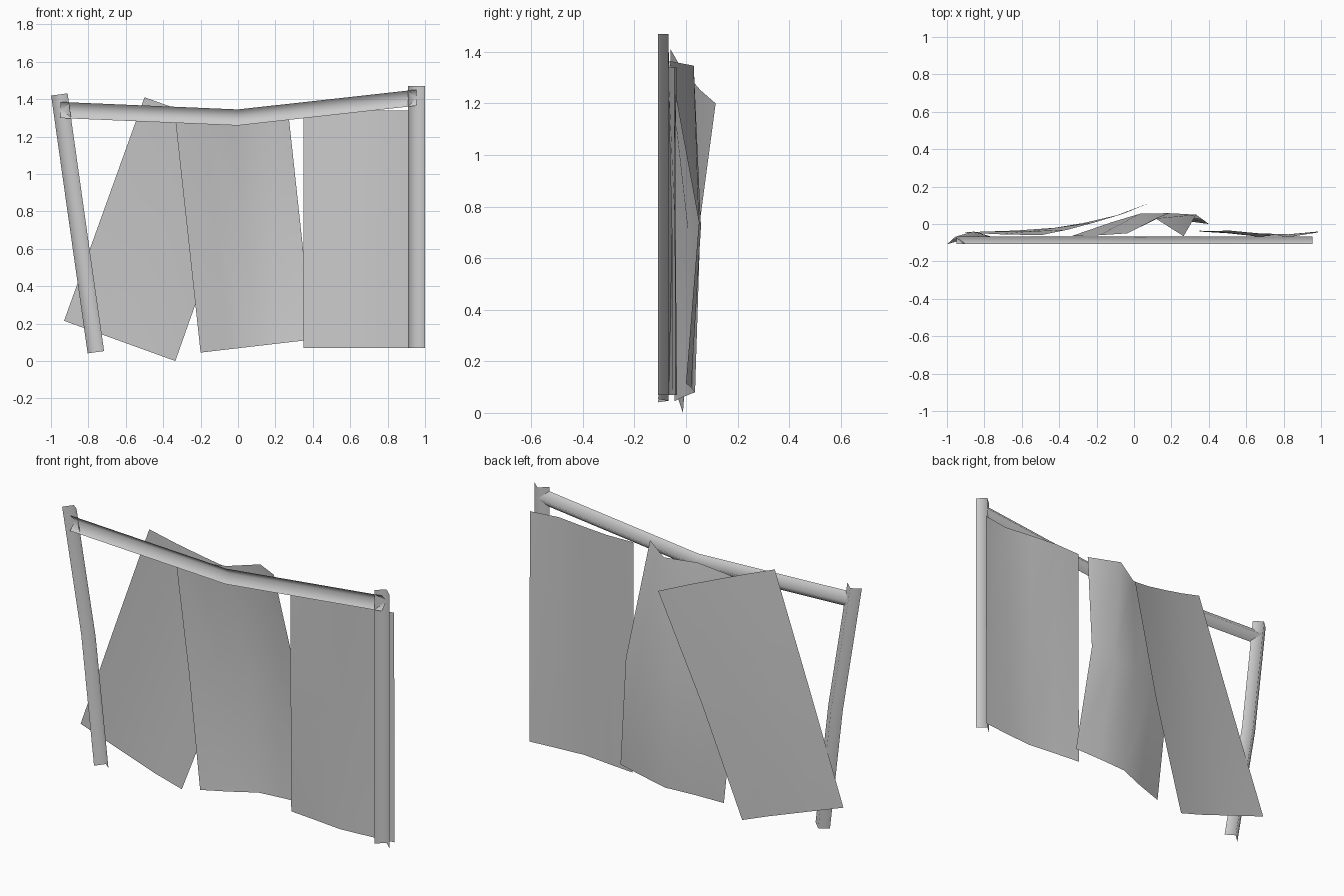
import bpy

if "Cube" in bpy.data.objects:
    bpy.data.objects.remove(bpy.data.objects["Cube"])


def make_object(name, verts, faces):
    mesh = bpy.data.meshes.new(name)
    mesh.from_pydata(verts, [], faces)
    mesh.update()
    for p in mesh.polygons:
        p.use_smooth = True
    obj = bpy.data.objects.new(name, mesh)
    bpy.context.collection.objects.link(obj)
    return obj


def grid_faces(rows, cols):
    return [(r * cols + c, r * cols + c + 1, (r + 1) * cols + c + 1, (r + 1) * cols + c)
            for r in range(rows - 1) for c in range(cols - 1)]


def channel(name, path, side):
    """Open V-shaped bar: path of (x, y, z) stations, side = half width (dx, dz)."""
    dx, dz = side
    verts = []
    for x, y, z in path:
        verts += [(x - dx, y - 0.02, z - dz), (x, y + 0.02, z), (x + dx, y - 0.02, z + dz)]
    return make_object(name, verts, grid_faces(len(path), 3))


def sheet(name, corners, depth):
    """Buckled panel: corners (x, z) as top left, top right, bottom left, bottom right."""
    tl, tr, bl, br = corners
    verts = []
    rows, cols = len(depth), len(depth[0])
    for r in range(rows):
        v = r / (rows - 1)
        for c in range(cols):
            u = c / (cols - 1)
            x, z = ((1 - v) * ((1 - u) * tl[i] + u * tr[i]) +
                    v * ((1 - u) * bl[i] + u * br[i]) for i in (0, 1))
            verts.append((x, depth[r][c], z))
    return make_object(name, verts, grid_faces(rows, cols))


# Frame bars
channel("right_post", [(0.955, -0.088, 1.47), (0.955, -0.088, 0.07)], (0.045, 0))
channel("left_post", [(-0.955, -0.088, 1.425), (-0.858, -0.06, 0.736),
                      (-0.76, -0.088, 0.047)], (0.044, 0.006))
channel("top_rail", [(-0.95, -0.088, 1.342), (0, -0.088, 1.302),
                     (0.955, -0.088, 1.408)], (0, 0.043))

# Buckled metal sheets
sheet("right_sheet", [(0.35, 1.34), (0.985, 1.34), (0.35, 0.07), (0.985, 0.07)],
      [(-0.040, -0.035, -0.050, -0.070, -0.045),
       (-0.040, -0.048, -0.055, -0.055, -0.042),
       (-0.035, -0.050, -0.068, -0.055, -0.040)])
sheet("middle_sheet", [(-0.335, 1.29), (0.265, 1.365), (-0.20, 0.045), (0.40, 0.115)],
      [(-0.065, -0.060, -0.050, 0.030, -0.065),
       (-0.045, 0.010, 0.055, 0.058, 0.050),
       (-0.045, -0.010, 0.035, 0.020, 0.0)])
sheet("left_sheet", [(-0.50, 1.41), (0.09, 1.20), (-0.93, 0.215), (-0.335, 0.0)],
      [(-0.060, -0.030, 0.010, 0.055, 0.115),
       (-0.055, -0.040, -0.020, 0.005, 0.035),
       (-0.045, -0.040, -0.035, -0.030, -0.012)])
